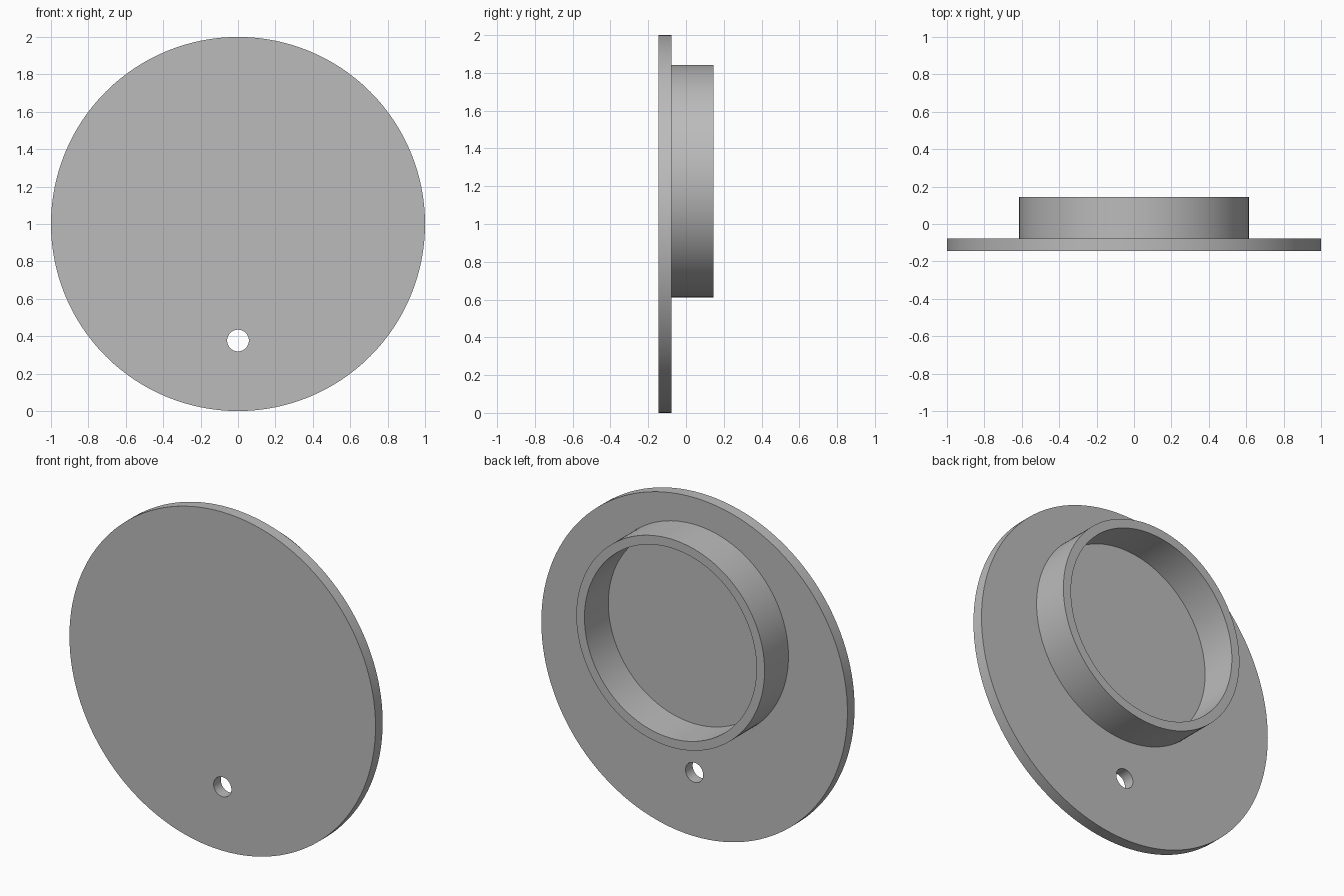
import bpy, bmesh, math
from mathutils import Matrix, Vector

cube = bpy.data.objects.get("Cube")
if cube:
    bpy.data.objects.remove(cube, do_unlink=True)

grey = bpy.data.materials.new("plain grey")
grey.use_nodes = True
colour = (0.5, 0.5, 0.5, 1)
grey.diffuse_color = colour
grey.node_tree.nodes["Principled BSDF"].inputs["Base Color"].default_value = colour

FRONT, PLATE_BACK, RIM_BACK = -0.145, -0.078, 0.145


def disc(name, radius, y0, y1, z, segments):
    """Solid cylinder lying along y."""
    bm = bmesh.new()
    place = Matrix.Translation((0, (y0 + y1) / 2, z)) @ Matrix.Rotation(math.pi / 2, 4, "X")
    bmesh.ops.create_cone(bm, cap_ends=True, segments=segments, radius1=radius,
                          radius2=radius, depth=y1 - y0, matrix=place)
    return finish(bm, name)


def finish(bm, name):
    bmesh.ops.recalc_face_normals(bm, faces=bm.faces)
    mesh = bpy.data.meshes.new(name)
    bm.to_mesh(mesh)
    bm.free()
    mesh.materials.append(grey)
    obj = bpy.data.objects.new(name, mesh)
    bpy.context.collection.objects.link(obj)
    return obj


def smooth(obj):
    bpy.ops.object.select_all(action="DESELECT")
    obj.select_set(True)
    bpy.context.view_layer.objects.active = obj
    bpy.ops.object.shade_smooth_by_angle(angle=math.radians(30))


# Round plate with a small through hole
plate = disc("round_plate", 1.0, FRONT, PLATE_BACK, 1.0, 128)
cutter = disc("hole_cutter", 0.058, FRONT - 0.1, PLATE_BACK + 0.1, 0.377, 48)
cut = plate.modifiers.new("hole", "BOOLEAN")
cut.operation = "DIFFERENCE"
cut.solver = "EXACT"
cut.object = cutter
bpy.ops.object.select_all(action="DESELECT")
plate.select_set(True)
bpy.context.view_layer.objects.active = plate
bpy.ops.object.modifier_apply(modifier="hole")
bpy.data.objects.remove(cutter, do_unlink=True)
smooth(plate)

# Raised ring on the back: an open wall profile spun around its axis
centre = Vector((0, 0, 1.227))
bm = bmesh.new()
profile = [(0.615, PLATE_BACK), (0.615, RIM_BACK), (0.562, RIM_BACK), (0.562, PLATE_BACK)]
verts = [bm.verts.new(centre + Vector((r, y, 0))) for r, y in profile]
edges = [bm.edges.new(pair) for pair in zip(verts, verts[1:])]
bmesh.ops.spin(bm, geom=verts + edges, cent=centre, axis=(0, 1, 0),
               angle=math.tau, steps=128, use_merge=True)
bmesh.ops.remove_doubles(bm, verts=bm.verts, dist=0.0001)
ring = finish(bm, "back_ring")
# Make the wall face outward
if sum(p.normal.y for p in ring.data.polygons) < 0:
    ring.data.flip_normals()
smooth(ring)
